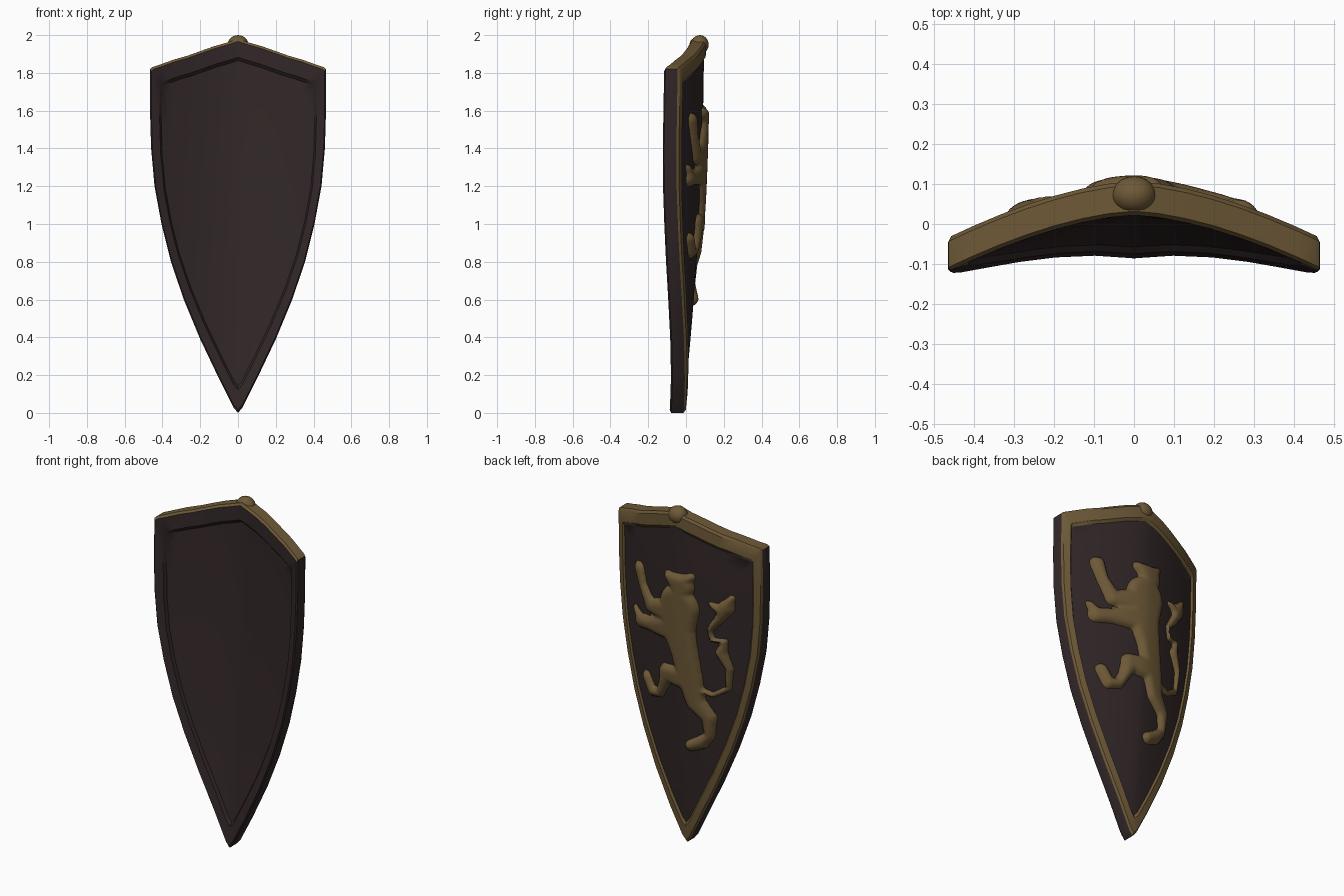
import bpy, bmesh, math
from mathutils import Vector

cube = bpy.data.objects.get("Cube")
if cube:
    bpy.data.objects.remove(cube, do_unlink=True)


def material(name, colour):
    mat = bpy.data.materials.new(name)
    mat.use_nodes = True
    mat.diffuse_color = (*colour, 1)
    mat.node_tree.nodes["Principled BSDF"].inputs["Base Color"].default_value = (*colour, 1)
    return mat


DARK = material("dark_brown", (0.032, 0.02, 0.021))
GOLD = material("old_gold", (0.155, 0.1, 0.038))


def finish(bm, name, materials, angle=35):
    mesh = bpy.data.meshes.new(name)
    bm.to_mesh(mesh)
    bm.free()
    for mat in materials:
        mesh.materials.append(mat)
    obj = bpy.data.objects.new(name, mesh)
    bpy.context.collection.objects.link(obj)
    bpy.ops.object.select_all(action="DESELECT")
    obj.select_set(True)
    bpy.context.view_layer.objects.active = obj
    bpy.ops.object.shade_smooth_by_angle(angle=math.radians(angle))
    return obj


def bowed(x, z):
    """Depth of the outward curved rim surface."""
    ridge = 0.11 * (1 - (1 - z / 2) ** 2) - 0.003
    return ridge - 0.14 * (abs(x) / 0.465) ** 1.6


# Shield outline: one half from peak to tip, then mirrored
half = [(0, 1.98), (.06, 1.96), (.13, 1.94), (.2, 1.915), (.27, 1.89), (.34, 1.87),
        (.41, 1.845), (.455, 1.83), (.465, 1.82), (.466, 1.6), (.46, 1.4), (.442, 1.2),
        (.405, 1), (.355, .8), (.287, .6), (.2, .39), (.1, .18), (.025, .03), (0, 0)]
outline = half + [(-x, z) for x, z in reversed(half[1:-1])]
CENTRE = 1.1
RECESS = 0.012

# Section rings from the middle of the front, round the rim, to the middle of the back
steps = [0.12, 0.25, 0.4, 0.55, 0.7, 0.8]
front = [(t, -0.07) for t in steps] + [(0.87, -0.07), (0.89, -0.085), (0.985, -0.085)]
edge = [(1, -0.075), (1, -0.01)]
rim = [(0.985, 0), (0.91, 0), (0.89, -RECESS)]
field = [(t, -RECESS) for t in reversed(steps)]
sections = front + edge + rim + field
gold_start = len(front) + len(edge) - 1
gold_end = gold_start + len(rim)

bm = bmesh.new()
rings = []
for t, offset in sections:
    ring = []
    for px, pz in outline:
        x, z = px * t, CENTRE + (pz - CENTRE) * t
        ring.append(bm.verts.new((x, bowed(x, z) + offset, z)))
    rings.append(ring)
n = len(outline)
bands = []
for i, (a, b) in enumerate(zip(rings, rings[1:])):
    for j in range(n):
        k = (j + 1) % n
        bands.append((i, bm.faces.new((a[j], a[k], b[k], b[j]))))
for ring, offset in ((rings[0], -0.07), (rings[-1], -RECESS)):
    hub = bm.verts.new((0, bowed(0, CENTRE) + offset, CENTRE))
    for j in range(n):
        bm.faces.new((ring[j], ring[(j + 1) % n], hub))
bmesh.ops.recalc_face_normals(bm, faces=bm.faces)
bm.normal_update()
for i, face in bands:
    top_edge = i >= len(front) - 1 and i < gold_start and face.normal.z > 0.4
    face.material_index = int(gold_start <= i < gold_end or top_edge)
finish(bm, "shield_body", [DARK, GOLD])

# Rounded knob at the peak of the rim
bm = bmesh.new()
bmesh.ops.create_uvsphere(bm, u_segments=20, v_segments=12, radius=1)
for v in bm.verts:
    v.co = Vector((0, 0.073, 1.95)) + v.co * Vector((0.055, 0.047, 0.05))
finish(bm, "peak_knob", [GOLD])

# Beast emblem: tapered strokes of (x, z, radius)
strokes = {
    "body": [(-.01, 1.42, .125), (0, 1.3, .11), (-.04, 1.15, .085), (-.07, 1, .075)],
    "head": [(-.03, 1.55, .08), (.05, 1.59, .03)],
    "ear": [(-.03, 1.56, .06), (-.09, 1.61, .025)],
    "raised_arm": [(.03, 1.38, .08), (.19, 1.36, .045), (.25, 1.46, .033), (.28, 1.55, .04)],
    "forward_arm": [(.03, 1.28, .08), (.2, 1.25, .045), (.28, 1.24, .045)],
    "forward_claw": [(.28, 1.25, .035), (.32, 1.3, .018)],
    "raised_leg": [(-.05, 1, .07), (.08, 1, .055), (.11, .92, .035), (.14, .86, .03),
                   (.2, .85, .035), (.24, .92, .035)],
    "standing_leg": [(-.07, 1, .075), (-.1, .87, .06), (-.17, .79, .045), (-.17, .68, .03),
                     (-.12, .63, .04), (-.06, .6, .035)],
    "tail": [(-.12, .95, .02), (-.2, .93, .016), (-.28, .98, .018), (-.29, 1.1, .022),
             (-.25, 1.19, .034), (-.27, 1.26, .016), (-.2, 1.26, .014), (-.19, 1.32, .016),
             (-.25, 1.4, .03), (-.28, 1.46, .045), (-.31, 1.52, .02)],
    "tail_barb": [(-.26, 1.44, .035), (-.2, 1.47, .015)],
}
segments = [(Vector(a[:2]), Vector(b[:2]), a[2], b[2])
            for s in strokes.values() for a, b in zip(s, s[1:])]


def inside_depth(p):
    """Distance within the emblem silhouette, negative outside."""
    best = -1
    for a, b, ra, rb in segments:
        d = b - a
        t = max(0, min(1, (p - a).dot(d) / d.length_squared))
        best = max(best, ra + (rb - ra) * t - (p - a - d * t).length)
    return best


STEP = 0.01
cols, rows = 76, 118
points = {(i, j): Vector((-0.38 + i * STEP, 0.52 + j * STEP))
          for i in range(cols) for j in range(rows)}
depth = {key: inside_depth(p) for key, p in points.items()}

bm = bmesh.new()
made = {}


def emblem_vertex(key):
    if key not in made:
        p, d = points[key].copy(), depth[key]
        if d < 0:
            # Slide outer points onto the silhouette
            e = STEP * 0.1
            slope = Vector((inside_depth(p + Vector((e, 0))) - d,
                            inside_depth(p + Vector((0, e))) - d))
            if slope.length > 0:
                p -= slope.normalized() * d
        fill = max(0, min(1, d / 0.045))
        lift = 0.038 * math.sqrt(1 - (1 - fill) ** 2) - 0.006
        made[key] = bm.verts.new((p.x, bowed(p.x, p.y) - RECESS + lift, p.y))
    return made[key]


for i in range(cols - 1):
    for j in range(rows - 1):
        corners = [(i, j), (i, j + 1), (i + 1, j + 1), (i + 1, j)]
        if max(depth[c] for c in corners) > 0:
            bm.faces.new([emblem_vertex(c) for c in corners])
bmesh.ops.smooth_vert(bm, verts=[v for v in bm.verts if not v.is_boundary],
                      factor=0.5, use_axis_y=True)
finish(bm, "beast_emblem", [GOLD], 60)
